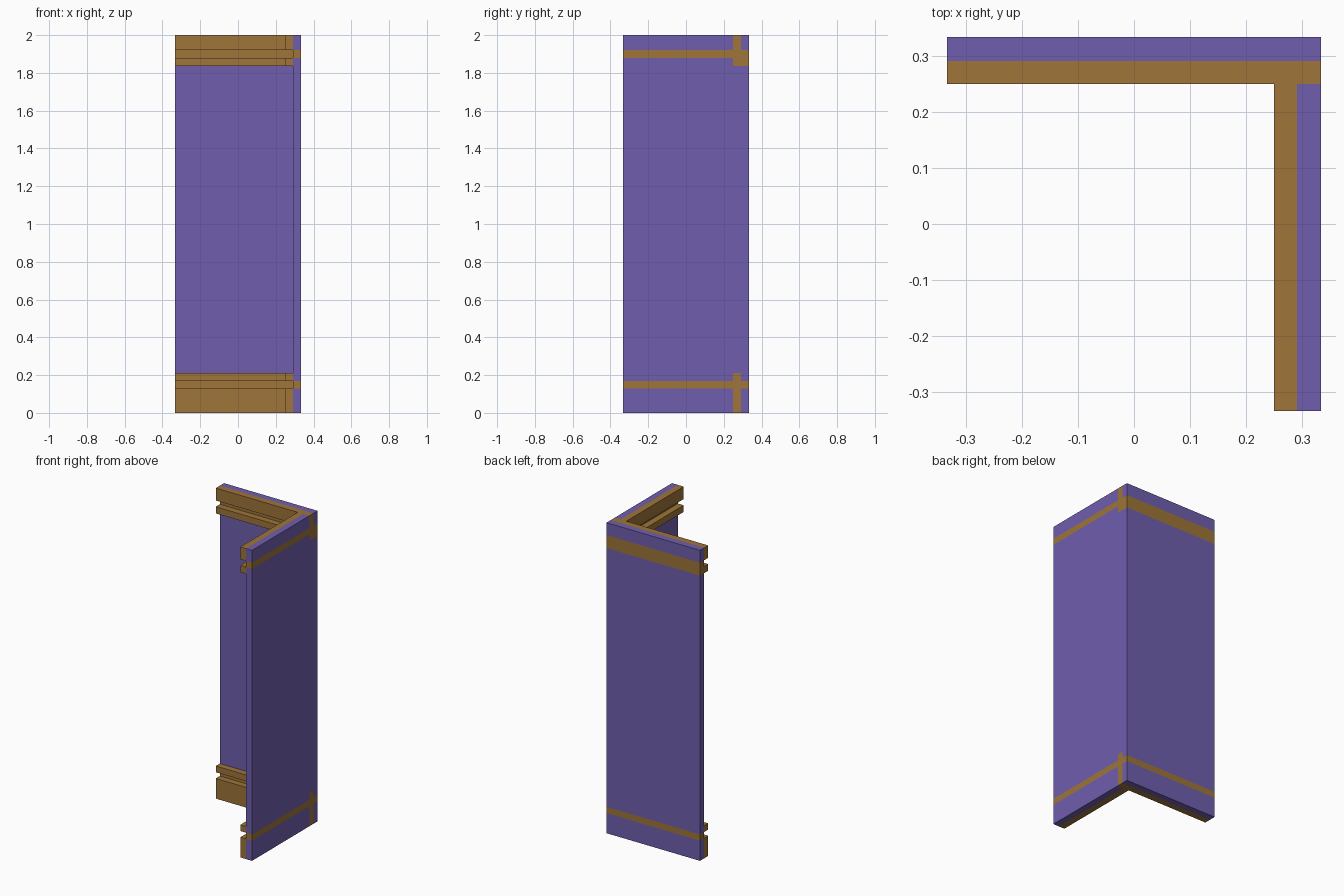
import bpy, bmesh
from mathutils import Vector

if "Cube" in bpy.data.objects:
    bpy.data.objects.remove(bpy.data.objects["Cube"])

H = 1 / 3          # outer half width of the corner
WALL = 0.291       # inner face of the wall panels
TRIM = 0.25        # inner face of the trim boards
TRIM_BANDS = [(0.0, 0.13), (0.17, 0.21), (1.837, 1.88), (1.92, 2.0)]
STRIPES = [(0.13, 0.17), (1.88, 1.92)]


def material(name, color):
    m = bpy.data.materials.new(name)
    m.diffuse_color = color
    m.use_nodes = True
    m.node_tree.nodes["Principled BSDF"].inputs["Base Color"].default_value = m.diffuse_color
    return m


purple = material("purple_panel", (0.162, 0.114, 0.423, 1))
brown = material("brown_wood", (0.342, 0.178, 0.04, 1))


def inside(z, bands):
    return any(a < z < b for a, b in bands)


def make_object(name, bm, mats):
    bmesh.ops.recalc_face_normals(bm, faces=bm.faces)
    me = bpy.data.meshes.new(name)
    bm.to_mesh(me)
    bm.free()
    for m in mats:
        me.materials.append(m)
    ob = bpy.data.objects.new(name, me)
    bpy.context.collection.objects.link(ob)
    return ob


def prism(outline, z0, z1):
    bm = bmesh.new()
    base = bm.faces.new([bm.verts.new((x, y, z0)) for x, y in outline])
    top = bmesh.ops.extrude_face_region(bm, geom=[base], use_keep_orig=True)
    verts = [v for v in top["geom"] if isinstance(v, bmesh.types.BMVert)]
    bmesh.ops.translate(bm, verts=verts, vec=(0, 0, z1 - z0))
    return bm


def wall(name, x0, x1, y0, y1, is_brown):
    """Panel cut along the stripe edges, coloured by position."""
    bm = prism([(x0, y0), (x1, y0), (x1, y1), (x0, y1)], 0, 2)
    cuts = [((0, 0, z), (0, 0, 1)) for band in TRIM_BANDS for z in band if 0 < z < 2]
    cuts.append(((0, TRIM, 0), (0, 1, 0)))
    for co, no in cuts:
        bmesh.ops.bisect_plane(bm, geom=bm.verts[:] + bm.edges[:] + bm.faces[:],
                               plane_co=co, plane_no=no)
    for f in bm.faces:
        f.material_index = int(is_brown(f.calc_center_median()))
    make_object(name, bm, [purple, brown])


# Back panel: its upper stripe is wider
wall("back_wall", -H, H, WALL, H,
     lambda c: inside(c.z, STRIPES) or inside(c.z, [(1.837, 1.88)]))


# Right panel: stripes, plus the back trim's end showing through near the corner
def right_brown(c):
    at_trim = inside(c.z, TRIM_BANDS) or c.z > 1.999 or c.z < 0.001
    return inside(c.z, STRIPES) or (c.y > TRIM and at_trim)


wall("right_wall", WALL, H, -H, WALL, right_brown)

# L-shaped trim boards, grooves left between each pair
L_SHAPE = [(-H, TRIM), (TRIM, TRIM), (TRIM, -H), (WALL, -H), (WALL, WALL), (-H, WALL)]
for name, (z0, z1) in zip(("skirting_board", "skirting_cap", "cornice_lower", "cornice_upper"),
                          TRIM_BANDS):
    make_object(name, prism(L_SHAPE, z0, z1), [brown])
